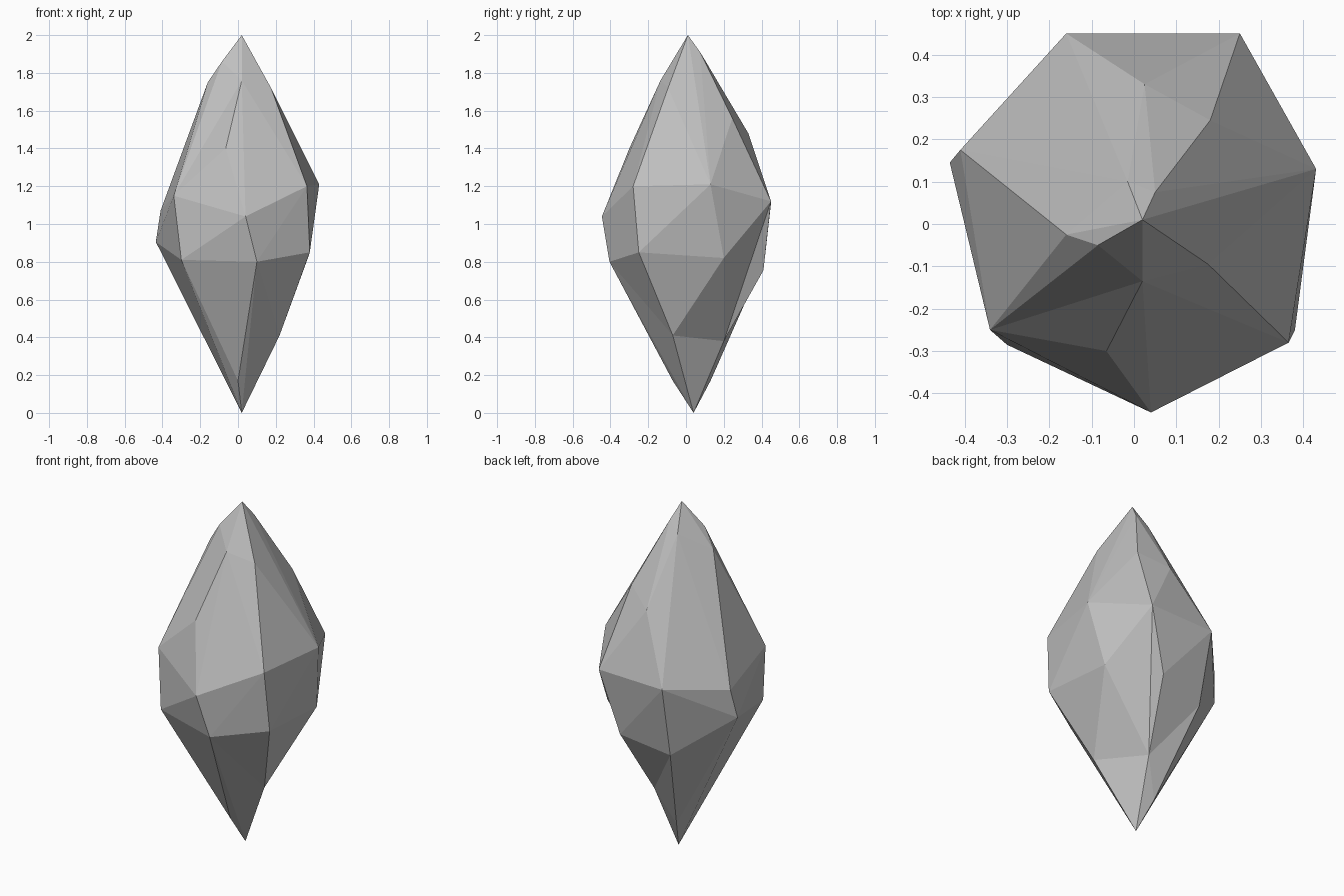
import bpy
import bmesh
from mathutils import Vector

# Remove the default cube
default_cube = bpy.data.objects.get("Cube")
if default_cube:
    bpy.data.objects.remove(default_cube, do_unlink=True)


def make_material(name, colour):
    material = bpy.data.materials.new(name)
    material.use_nodes = True
    material.diffuse_color = colour
    shader = next(n for n in material.node_tree.nodes if n.type == "BSDF_PRINCIPLED")
    shader.inputs["Base Color"].default_value = colour
    shader.inputs["Roughness"].default_value = 0.8
    return material


# Pointed ends of the shard
tips = [(.02, .01, 2), (.02, .04, 0)]

# Small chips that break up the upper slopes
upper_chips = [
    (.175, -.095, 1.72), (-.065, -.3, 1.4), (-.16, -.025, 1.75),
    (-.085, -.05, 1.86), (.18, .245, 1.56), (.025, .33, 1.48),
    (.05, .075, 1.91), (-.015, .1, 1.85),
]

# Seven-sided girdle, upper and lower edges
upper_girdle = [
    (-.16, .45, 1.11), (.25, .45, 1.12), (.43, .13, 1.21), (.365, -.28, 1.2),
    (.04, -.445, 1.04), (-.34, -.25, 1.15), (-.41, .175, 1.07),
]
lower_girdle = [
    (-.15, .36, .69), (.14, .41, .755), (.37, .2, .82), (.38, -.25, .85),
    (.1, -.405, .8), (-.3, -.285, .81), (-.435, .145, .905),
]

# Chips near the bottom point
lower_chips = [(0, -.07, .17), (-.03, .13, .17)]

# Shallow dents: corner position and the inward push applied after skinning
dents = [
    ((.02, -.135, 1.76), (0, .05, 0)),
    ((.22, -.07, .41), (-.04, .01, 0)),
    ((.065, .2, .38), (-.095, -.08, 0)),
]

# Skin the corners with flat triangular facets
bm = bmesh.new()
for corner in tips + upper_chips + upper_girdle + lower_girdle + lower_chips:
    bm.verts.new(corner)
dented = []
for corner, push in dents:
    vert = bm.verts.new(Vector(corner) - Vector(push))
    dented.append((vert, Vector(corner)))
bmesh.ops.convex_hull(bm, input=list(bm.verts), use_existing_faces=False)

# Press the dents into the skinned surface
for vert, position in dented:
    if vert.is_valid:
        vert.co = position

loose = [v for v in bm.verts if not v.link_faces]
bmesh.ops.delete(bm, geom=loose, context="VERTS")
bmesh.ops.recalc_face_normals(bm, faces=list(bm.faces))
for face in bm.faces:
    face.smooth = False

mesh = bpy.data.meshes.new("crystal_shard")
bm.to_mesh(mesh)
bm.free()
mesh.materials.append(make_material("stone grey", (.52, .52, .52, 1)))
shard = bpy.data.objects.new("crystal_shard", mesh)
bpy.context.collection.objects.link(shard)
